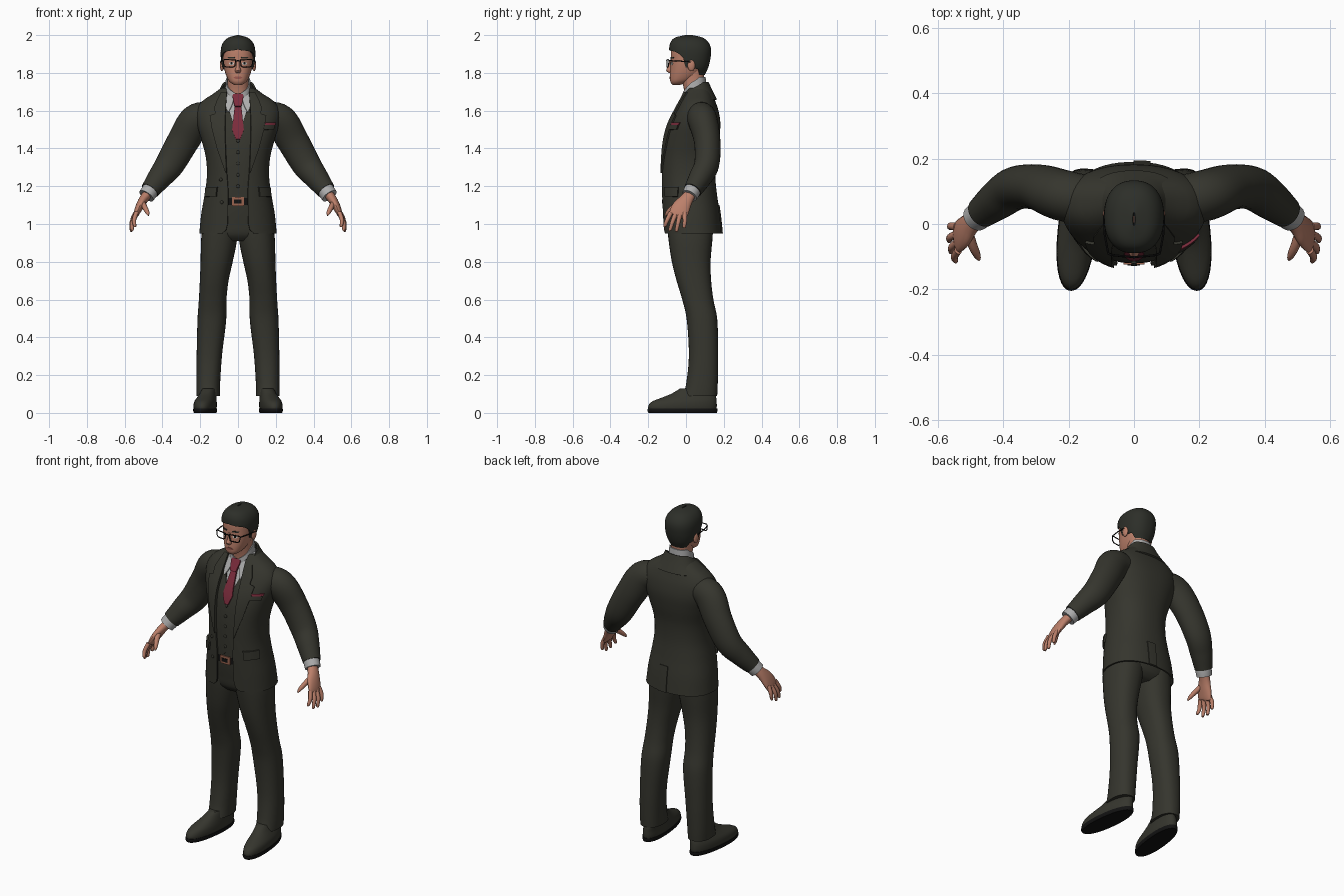
import bpy, bmesh, math
from mathutils import Vector


def material(name, r, g, b):
    m = bpy.data.materials.new(name)
    m.diffuse_color = (r, g, b, 1)
    return m


SUIT = material("dark suit cloth", 0.036, 0.036, 0.027)
HAIR = material("dark hair", 0.026, 0.028, 0.022)
SKIN = material("skin", 0.50, 0.215, 0.145)
SHIRT = material("pale grey shirt", 0.42, 0.42, 0.42)
TIE = material("wine red", 0.20, 0.025, 0.045)
BLACK = material("black", 0.006, 0.006, 0.006)
BUCKLE = material("copper", 0.33, 0.13, 0.08)
LIPS = material("lips", 0.33, 0.10, 0.08)
WHITE = material("eye white", 0.65, 0.63, 0.6)


def sample(table, z):
    """Smooth interpolation of a table whose rows start with the key value."""
    z = min(max(z, table[0][0]), table[-1][0])
    i = 0
    while i < len(table) - 2 and z > table[i + 1][0]:
        i += 1
    a, b = table[i], table[i + 1]
    p, q = table[max(i - 1, 0)], table[min(i + 2, len(table) - 1)]
    h = b[0] - a[0]
    u = (z - a[0]) / h
    out = []
    for k in range(1, len(a)):
        ma = (b[k] - p[k]) / (b[0] - p[0]) * h
        mb = (q[k] - a[k]) / (q[0] - a[0]) * h
        out.append((2*u**3 - 3*u**2 + 1)*a[k] + (u**3 - 2*u**2 + u)*ma
                   + (3*u**2 - 2*u**3)*b[k] + (u**3 - u**2)*mb)
    return out


def linear(table, z):
    for a, b in zip(table, table[1:]):
        if z <= b[0]:
            u = max(0, (z - a[0]) / (b[0] - a[0]))
            return a[1] + (b[1] - a[1]) * u
    return table[-1][1]


def point(table, z, t, off=0.0, p=2.3):
    """Point on a body surface: t = 0 is the front, 90 degrees is +x."""
    s = sample(table, z)
    a, yf, yb = s[0] + off, s[1] - off, s[2] + off
    xc = s[3] if len(s) > 3 else 0.0
    e = 2 / p
    sn, cs = math.sin(t), math.cos(t)
    x = a * math.copysign(abs(sn) ** e, sn)
    y = (yf + yb) / 2 - (yb - yf) / 2 * math.copysign(abs(cs) ** e, cs)
    return Vector((xc + x, y, z))


def grid(name, rows, mat, closed=False, cap=False, thick=0.0, mirror=False):
    bm = bmesh.new()
    vs = [[bm.verts.new(v) for v in r] for r in rows]
    n = len(rows[0])
    for r, s in zip(vs, vs[1:]):
        for j in range(n if closed else n - 1):
            k = (j + 1) % n
            bm.faces.new((r[j], r[k], s[k], s[j]))
    if cap:
        bm.faces.new(vs[0][::-1])
        bm.faces.new(vs[-1])
    me = bpy.data.meshes.new(name)
    bm.to_mesh(me)
    bm.free()
    me.materials.append(mat)
    ob = bpy.data.objects.new(name, me)
    bpy.context.collection.objects.link(ob)
    if thick:
        m = ob.modifiers.new("thickness", 'SOLIDIFY')
        m.thickness, m.offset = thick, -1
    if mirror:
        ob.modifiers.new("mirror", 'MIRROR').use_bisect_axis[0] = False
    return ob


def loft(name, table, mat, steps=24, n=40, p=2.3, mirror=False):
    z0, z1 = table[0][0], table[-1][0]
    rows = [[point(table, z0 + (z1 - z0) * i / steps, 2 * math.pi * j / n, 0, p)
             for j in range(n)] for i in range(steps + 1)]
    return grid(name, rows, mat, True, True, 0, mirror)


def shell(name, table, mat, z0, z1, gap, off=0.0, thick=0.008, steps=30, n=56, in_x=True):
    """Open wrap around the body; gap gives the front opening per height (x or degrees)."""
    rows = []
    for i in range(steps + 1):
        z = z0 + (z1 - z0) * i / steps
        g = linear(gap, z)
        if in_x:
            t0 = math.asin(min(1, g / (sample(table, z)[0] + off)) ** 1.15)
        else:
            t0 = math.radians(g)
        rows.append([point(table, z, t0 + (2 * math.pi - 2 * t0) * j / n, off) for j in range(n + 1)])
    return grid(name, rows, mat, thick=thick)


def patch(name, outline, table, mat, off, thick=0.006, mirror=True, back=False):
    """Thin plate lying on a body surface; outline rows are (z, x0, x1)."""
    rows = []
    for a, b in zip(outline, outline[1:]):
        for k in range(4 if b is outline[-1] else 3):
            z, x0, x1 = (a[m] + (b[m] - a[m]) * k / 3 for m in range(3))
            w = sample(table, z)[0] + off
            row = []
            for j in range(7):
                x = x0 + (x1 - x0) * j / 6
                t = math.copysign(math.asin(min(1, abs(x) / w) ** 1.15), x)
                row.append(point(table, z, math.pi - t if back else t, off))
            rows.append(row[::-1] if back else row)
    return grid(name, rows, mat, thick=thick, mirror=mirror)


def tube(name, path, mat, steps=18, n=20, mirror=True):
    """Limb along a path of (x, y, z, radius across, radius along y)."""
    keyed = [(i, *p) for i, p in enumerate(path)]
    rows, last = [], len(path) - 1
    for i in range(steps + 1):
        u = last * i / steps
        s = sample(keyed, u)
        d = Vector(sample(keyed, u + 0.02)[:3]) - Vector(sample(keyed, u - 0.02)[:3])
        d.normalize()
        side = Vector((0, 1, 0)).cross(d).normalized()
        fwd = d.cross(side)
        rows.append([Vector(s[:3]) + side * s[3] * math.cos(2*math.pi*j/n)
                     + fwd * s[4] * math.sin(2*math.pi*j/n) for j in range(n)])
    return grid(name, rows, mat, True, True, 0, mirror)


def button(name, table, x, z, off):
    w = sample(table, z)[0]
    t = math.copysign(math.asin((abs(x) / w) ** 1.15), x)
    bpy.ops.mesh.primitive_uv_sphere_add(segments=12, ring_count=8, location=point(table, z, t, off))
    ob = bpy.context.object
    ob.name, ob.scale = name, (0.009, 0.005, 0.009)
    ob.data.materials.append(SUIT)


# body surface: height, half width, front y, back y
BODY = [(0.95, .205, -.12, .19), (1.05, .195, -.125, .18), (1.15, .178, -.13, .165),
        (1.25, .165, -.132, .155), (1.35, .17, -.13, .158), (1.45, .195, -.118, .175),
        (1.53, .218, -.095, .182), (1.6, .222, -.06, .172), (1.65, .19, -.033, .155),
        (1.69, .13, -.012, .14), (1.72, .09, .005, .125)]

# jacket, vest and shirt
shell("jacket", BODY, SUIT, 0.95, 1.72,
      [(.95, .085), (.965, .065), (1.0, .055), (1.17, .052), (1.3, .062), (1.5, .07), (1.72, .06)], steps=44)
shell("vest", BODY, SUIT, 1.13, 1.67, [(1.13, .03), (1.16, 0), (1.46, 0), (1.66, .066)], -.012)
shell("shirt", BODY, SHIRT, 1.40, 1.72, [(1.4, 0), (1.72, 0)], -.02, .004)
patch("lapel", [(1.27, .062, .066), (1.4, .067, .112), (1.5, .069, .138), (1.575, .068, .15),
                (1.585, .067, .122), (1.62, .065, .125), (1.66, .062, .11), (1.7, .06, .09)],
      BODY, SUIT, .009, .009)
patch("pocket_flap", [(1.145, .118, .178), (1.195, .112, .173)], BODY, SUIT, .01, .01)
patch("breast_pocket", [(1.5, .135, .19), (1.525, .14, .197)], BODY, SUIT, .01, .01, False)
patch("pocket_square", [(1.522, .142, .196), (1.537, .145, .202)], BODY, TIE, .009, .008, False)
patch("back_vent", [(.95, -.002, .05), (1.1, -.002, .05)], BODY, SUIT, .005, .005, False, True)
for z in (1.2, 1.26, 1.32, 1.38, 1.44):
    button("vest_button", BODY, 0.0, z, -.010)
for x, z in ((-.09, 1.235), (-.085, 1.115)):
    button("jacket_button", BODY, x, z, .002)

# collars and tie
JCOL = [(1.66, .14, -.03, .158), (1.69, .108, -.015, .143), (1.72, .088, 0, .128), (1.755, .074, 0, .112)]
shell("jacket_collar", JCOL, SUIT, 1.66, 1.752, [(1.66, 48), (1.69, 52), (1.72, 70), (1.752, 120)],
      .006, .01, 10, in_x=False)
SCOL = [(1.66, .075, -.02, .115), (1.72, .068, -.018, .108), (1.78, .064, -.02, .104)]
shell("shirt_collar", SCOL, SHIRT, 1.66, 1.778, [(1.66, 0), (1.695, 12), (1.72, 48), (1.75, 80), (1.778, 115)],
      0, .006, 14, in_x=False)
patch("collar_wing", [(1.595, .05, .054), (1.625, .034, .066), (1.66, .022, .07), (1.695, .01, .066)],
      BODY, SHIRT, -.006, .008)
patch("tie_blade", [(1.45, -.012, .012), (1.5, -.031, .031), (1.63, -.017, .017)],
      BODY, TIE, -.005, .01, False)
patch("tie_knot", [(1.625, -.016, .016), (1.635, -.021, .021), (1.68, -.03, .03), (1.69, -.024, .024)],
      BODY, TIE, .005, .014, False)

# trousers, belt and buckle
HIPS = [(.91, .15, -.06, .10), (.94, .178, -.088, .135), (1.0, .185, -.1, .15),
        (1.1, .165, -.112, .142), (1.2, .148, -.112, .13)]
loft("trouser_seat", HIPS, SUIT)
loft("trouser_leg", [(.09, .062, -.017, .165, .158), (.15, .063, 0, .168, .158), (.3, .067, .015, .17, .152),
                     (.5, .076, .003, .165, .138), (.6, .073, -.02, .145, .134), (.7, .076, -.05, .133, .126),
                     (.8, .085, -.075, .13, .113), (.92, .095, -.093, .14, .1), (1.0, .09, -.1, .145, .095)],
     SUIT, 36, 32, mirror=True)
patch("belt", [(1.1, -.1, .1), (1.138, -.1, .1)], HIPS, BLACK, .006, .006, False)
patch("buckle", [(1.095, -.032, .032), (1.142, -.032, .032)], HIPS, BUCKLE, .012, .006, False)
patch("buckle_hole", [(1.108, -.02, .018), (1.129, -.02, .018)], HIPS, BLACK, .015, .003, False)

# shoes, turned out slightly
upper = loft("shoe_upper", [(.015, .055, -.198, .16, .178), (.035, .058, -.2, .163, .178),
                            (.06, .056, -.18, .162, .177), (.08, .05, -.13, .16, .173),
                            (.1, .044, -.08, .155, .168), (.13, .038, -.03, .15, .162)],
             SUIT, 16, 36, 2.2, True)
sole = loft("shoe_sole", [(0, .056, -.198, .163, .178), (.012, .06, -.205, .167, .178),
                          (.022, .059, -.202, .166, .178)], BLACK, 4, 36, 2.2, True)
for ob in (upper, sole):
    for v in ob.data.vertices:
        v.co.x += -0.10 * v.co.y - 0.006

# arms: sleeve, cuff, hand
tube("sleeve", [(.13, .07, 1.575, .07, .075), (.22, .088, 1.548, .088, .078), (.29, .112, 1.44, .084, .07),
                (.36, .11, 1.318, .077, .066), (.415, .075, 1.245, .064, .06), (.466, .035, 1.178, .05, .048)],
     SUIT, 30, 28)
tube("shirt_cuff", [(.45, .045, 1.2, .044, .044), (.47, .03, 1.17, .045, .044), (.485, .018, 1.149, .044, .042)],
     SHIRT, 6, 24)
tube("palm", [(.47, .03, 1.17, .026, .03), (.5, .002, 1.13, .024, .036), (.522, -.025, 1.09, .021, .048),
              (.54, -.042, 1.05, .014, .048), (.543, -.046, 1.04, .006, .035)], SKIN)
for nm, a, b, c in (("index", (.538, -.08, 1.06), (.55, -.1, 1.02), (.546, -.112, .99)),
                    ("middle", (.541, -.056, 1.05), (.558, -.072, 1.01), (.56, -.084, .97)),
                    ("ring", (.543, -.032, 1.05), (.563, -.041, 1.01), (.565, -.05, .966)),
                    ("little", (.542, -.008, 1.06), (.56, -.006, 1.02), (.563, -.01, .985))):
    tube(nm + "_finger", [(*a, .012, .013), (*b, .011, .0115), (*c, .008, .009),
                          (c[0], c[1] - .001, c[2] - .006, .003, .003)], SKIN, 10, 10)
tube("thumb", [(.508, -.02, 1.12, .014, .016), (.494, -.065, 1.09, .014, .015),
               (.48, -.096, 1.062, .011, .011), (.474, -.11, 1.045, .004, .004)], SKIN, 10, 10)

# neck and head
loft("neck", [(1.62, .062, -.005, .11), (1.7, .058, -.008, .1), (1.76, .056, -.022, .095), (1.83, .06, -.03, .1)], SKIN, 8)
HEAD = [(1.737, .022, -.072, -.03), (1.75, .042, -.082, .01), (1.78, .06, -.085, .06),
        (1.82, .073, -.083, .09), (1.87, .081, -.081, .11), (1.93, .08, -.077, .115),
        (1.97, .062, -.055, .095), (1.985, .03, -.02, .06)]
loft("head", HEAD, SKIN, 32)
loft("nose", [(1.8, .011, -.092, -.06), (1.812, .016, -.105, -.06), (1.83, .011, -.098, -.06),
              (1.868, .007, -.084, -.06)], SKIN, 10, 16, 2)
shell("hair", [(1.79, .066, -.08, .1), (1.83, .083, -.085, .118), (1.88, .091, -.088, .13),
               (1.93, .09, -.089, .132), (1.965, .076, -.08, .116), (1.988, .048, -.055, .085),
               (2.0, .004, -.005, .035)], HAIR, 1.79, 2.0,
      [(1.79, 130), (1.82, 118), (1.828, 82), (1.85, 78), (1.88, 74), (1.9, 62), (1.912, 48), (1.922, 0)],
      0, .012, 48, in_x=False)
for s in (1, -1):
    bpy.ops.mesh.primitive_uv_sphere_add(segments=16, ring_count=10, location=(s * .085, .028, 1.84))
    ear = bpy.context.object
    ear.name, ear.scale = "ear", (.011, .02, .031)
    ear.data.materials.append(SKIN)

# face details
patch("eye", [(1.843, .026, .042), (1.85, .02, .048), (1.857, .027, .042)], HEAD, WHITE, .002, .003)
patch("iris", [(1.844, .029, .039), (1.857, .029, .039)], HEAD, BLACK, .003, .003)
patch("eyebrow", [(1.876, .016, .05), (1.884, .018, .056)], HEAD, HAIR, .003, .004)
patch("mouth", [(1.768, -.012, .012), (1.775, -.024, .024), (1.782, -.01, .01)], HEAD, LIPS, .003, .004, False)


# glasses
def wire(name, pts, cyclic):
    cu = bpy.data.curves.new(name, 'CURVE')
    cu.dimensions, cu.bevel_depth, cu.bevel_resolution = '3D', .0032, 1
    sp = cu.splines.new('POLY')
    sp.points.add(len(pts) - 1)
    for q, p in zip(sp.points, pts):
        q.co = (*p, 1)
    sp.use_cyclic_u = cyclic
    cu.materials.append(BLACK)
    bpy.context.collection.objects.link(bpy.data.objects.new(name, cu))


for s in (1, -1):
    wire("glasses_rim", [(s*x, y, z) for x, y, z in (
        (.013, -.1, 1.868), (.07, -.095, 1.871), (.079, -.09, 1.866), (.074, -.092, 1.839),
        (.064, -.095, 1.831), (.026, -.1, 1.831), (.016, -.1, 1.838))], True)
    wire("glasses_temple", [(s*.079, -.09, 1.865), (s*.09, -.03, 1.862), (s*.092, .03, 1.858)], False)
wire("glasses_bridge", [(-.014, -.1, 1.862), (0, -.102, 1.865), (.014, -.1, 1.862)], False)

# apply modifiers, then smooth with sharp edges kept
bpy.ops.object.select_all(action='SELECT')
bpy.context.view_layer.objects.active = bpy.data.objects["jacket"]
bpy.ops.object.convert(target='MESH')
bpy.ops.object.select_all(action='SELECT')
bpy.ops.object.shade_smooth_by_angle(angle=math.radians(40))
